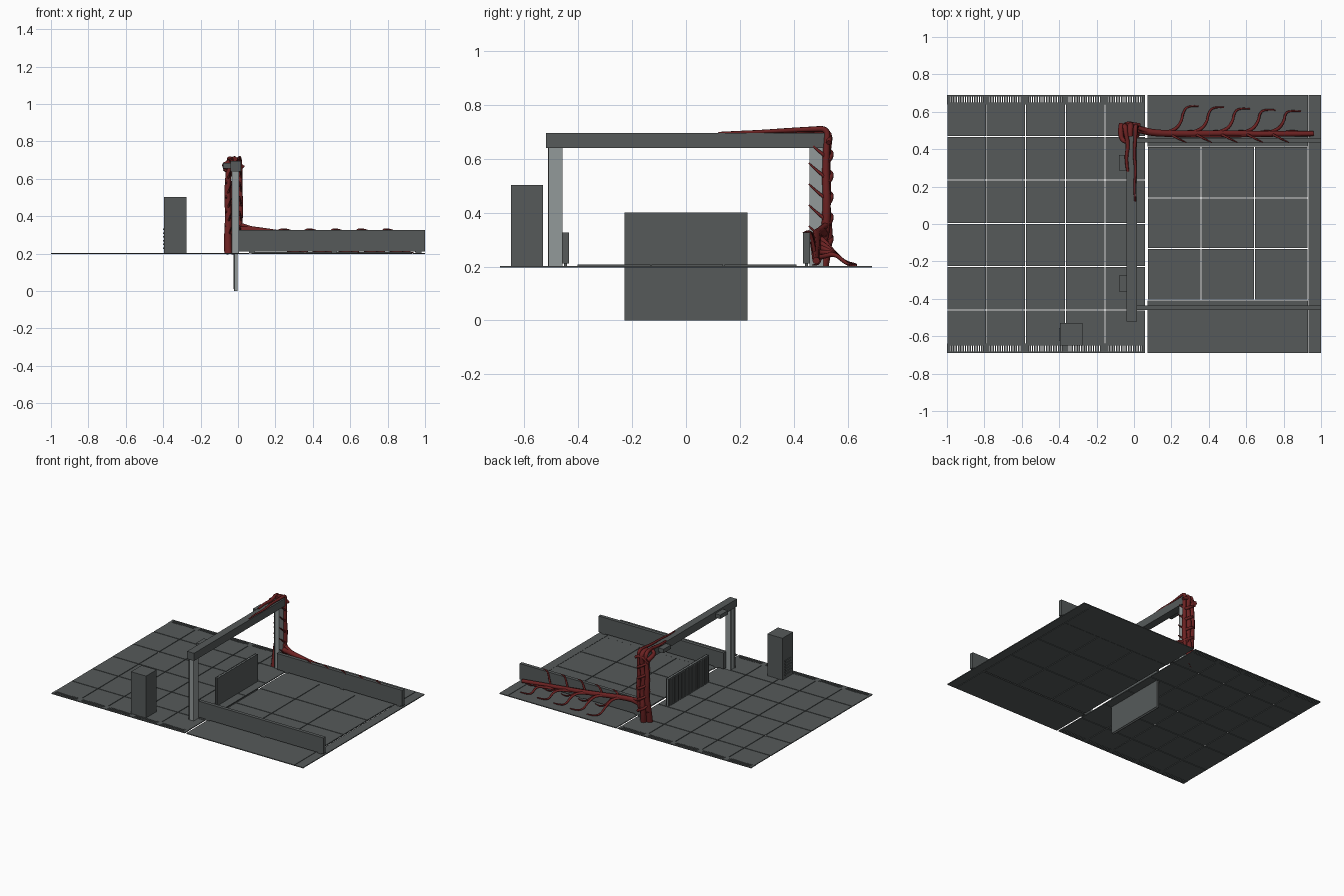
import bpy, bmesh, math
from mathutils import Vector


def material(name, rgb):
    m = bpy.data.materials.new(name)
    m.diffuse_color = (*rgb, 1)
    return m


GREY = material("dark grey", (0.092, 0.102, 0.102))
LIGHT = material("light grey", (0.29, 0.32, 0.32))
RED = material("dark red", (0.15, 0.016, 0.016))


def boxes(name, items, mat):
    """One object from boxes given as (x0, x1, y0, y1, z0, z1)."""
    bm = bmesh.new()
    for x0, x1, y0, y1, z0, z1 in items:
        vs = bmesh.ops.create_cube(bm, size=1)["verts"]
        for v in vs:
            v.co = Vector((x0 + (v.co.x + .5) * (x1 - x0),
                           y0 + (v.co.y + .5) * (y1 - y0),
                           z0 + (v.co.z + .5) * (z1 - z0)))
    me = bpy.data.meshes.new(name)
    bm.to_mesh(me)
    bm.free()
    ob = bpy.data.objects.new(name, me)
    me.materials.append(mat)
    bpy.context.collection.objects.link(ob)
    return ob


def tubes(name, paths, mat):
    """Tapered smooth tubes; each path is (radius, taper, points)."""
    cu = bpy.data.curves.new(name, 'CURVE')
    cu.dimensions = '3D'
    cu.bevel_depth = 1.0
    cu.bevel_resolution = 2
    cu.use_fill_caps = True
    for rad, taper, pts in paths:
        sp = cu.splines.new('NURBS')
        sp.points.add(len(pts) - 1)
        sp.order_u = 3
        sp.use_endpoint_u = True
        sp.resolution_u = 5
        for i, (p, q) in enumerate(zip(sp.points, pts)):
            p.co = (*q, 1)
            p.radius = rad * (1 + (taper - 1) * i / (len(pts) - 1))
    cu.materials.append(mat)
    ob = bpy.data.objects.new(name, cu)
    bpy.context.collection.objects.link(ob)
    return ob


def grid(xs, ys, z0, z1, gap=.0025):
    return [(a + gap, b - gap, c + gap, d - gap, z0, z1)
            for a, b in zip(xs, xs[1:]) for c, d in zip(ys, ys[1:])]


# Left floor: tiles, with slotted drain strips on the outer edges
LX = [-1.0, -.79, -.58, -.367, -.155, .06]
boxes("left_floor_tiles", grid(LX, [-.645, -.46, -.228, .003, .235, .467, .645], .197, .203), GREY)
drain = []
for s in (-1, 1):
    lo, hi = sorted((s * .683, s * .69))
    drain.append((-1, .06, lo, hi, .197, .203))
    lo, hi = sorted((s * .64, s * .65))
    drain.append((-1, .06, lo, hi, .197, .203))
    lo, hi = sorted((s * .645, s * .686))
    for a, b in zip(LX, LX[1:]):
        drain += [(a, a + .018, lo, hi, .197, .203), (b - .018, b, lo, hi, .197, .203)]
        n = 14
        step = (b - a - .036) / n
        drain += [(a + .018 + i * step + .003, a + .018 + (i + 1) * step - .002, lo, hi, .197, .203)
                  for i in range(n)]
boxes("drain_strips", drain, GREY)

# Right floor: outer slabs and a slightly raised inner pad
boxes("right_floor_slabs", [(.073, .93, s0, s1, .197, .203) for s0, s1 in ((-.69, -.41), (.415, .69))]
      + [(.934, 1, -.69, .69, .197, .203)], GREY)
boxes("right_floor_tiles", grid([.073, .358, .645, .93], [-.405, -.13, .14, .413], .199, .207), GREY)

# Side walls and their low feet
boxes("side_walls", [(.005, 1, s - .0125, s + .0125, .212, .327) for s in (-.447, .447)], GREY)
boxes("wall_feet", [(x, x + .03, s - .006, s + .006, .2, .213)
                    for s in (-.447, .447) for x in (.06, .5, .95)], GREY)

# Gate frame: posts with edge flanges, cross beam, and sensor boxes
boxes("posts", [(-.03, .006, s - .026, s + .026, .2, .645) for s in (-.485, .485)], LIGHT)
boxes("post_flanges", [(x, x + .006, s + t - .004, s + t + .004, .2, .645)
                       for s in (-.485, .485) for t in (-.023, .023) for x in (-.035,)], GREY)
boxes("cross_beam", [(-.04, .015, -.52, .52, .64, .695)], GREY)
boxes("sensor_boxes", [(-.08, -.038, y, y + .085, .655, .683) for y in (-.36, .285)], GREY)

# Barrier panel: light core, plain sheet on one side, slats on the other
boxes("barrier_core", [(-.016, -.006, -.225, .225, .0, .398)], LIGHT)
boxes("barrier_sheet", [(-.006, -.002, -.228, .228, .0, .4)], GREY)
n = 16
slats = [(-.023, -.015, -.21 + i * .42 / n + .005, -.21 + (i + 1) * .42 / n - .005, .01, .39) for i in range(n)]
slats += [(-.022, -.015, -.228, .228, z, z + .012) for z in (0, .388)]
slats += [(-.022, -.015, y, y + .012, 0, .4) for y in (-.228, .216)]
boxes("barrier_slats", slats, GREY)

# Control cabinet with vent slats
boxes("cabinet", [(-.395, -.275, -.65, -.53, .2, .503)], GREY)
boxes("cabinet_vents", [(-.4, -.394, -.625, -.555, z, z + .008)
                        for z in [.225 + .02 * i for i in range(6)]], GREY)

# Creeping roots: stems climbing the rear post and over the beam
stems = [
    (.022, .35, [(-.052, .485, .2), (-.056, .5, .28), (-.05, .52, .4), (-.058, .52, .52), (-.05, .52, .64),
                 (-.048, .525, .7), (-.045, .49, .71), (-.03, .42, .702), (-.045, .35, .7), (-.033, .28, .695)]),
    (.019, .25, [(.01, .47, .3), (.01, .5, .27), (.005, .52, .34), (.015, .522, .45), (.008, .518, .55),
                 (.012, .522, .66), (.008, .525, .712), (.008, .47, .71), (.0, .38, .706),
                 (.01, .28, .7), (.0, .2, .698), (.006, .12, .695)]),
    (.02, .8, [(-.02, .51, .2), (-.03, .53, .3), (-.015, .518, .4), (-.03, .522, .5),
               (-.015, .518, .62), (-.02, .535, .71), (-.02, .47, .705)]),
    (.016, .7, [(-.065, .535, .66), (-.075, .49, .675), (-.06, .44, .68), (-.035, .44, .7)]),
    (.014, .7, [(-.07, .52, .64), (-.02, .535, .7), (.03, .53, .66)]),
]
# Knots and side tendrils wrapped around the post
for i in range(5):
    z = .3 + i * .078
    stems.append((.009, .3, [(.0, .53, z - .02), (.018, .515, z), (.014, .485, z + .022), (.009, .456, z + .05)]))
    stems.append((.011, .5, [(.012, .525, z - .02), (-.02, .545, z), (-.06, .53, z + .025), (-.064, .5, z + .05)]))
    stems.append((.007, .3, [(-.06, .52, z - .02), (-.042, .49, z + .01), (-.037, .46, z + .04)]))
tubes("post_roots", stems, RED)

# Long root sloping down behind the wall, with tendrils reaching the floor
wall = [(.021, .65, [(-.04, .51, .31), (.02, .51, .33), (.1, .485, .325), (.3, .482, .295), (.5, .486, .27),
                     (.7, .48, .248), (.96, .483, .222)]),
        (.012, .6, [(-.01, .53, .36), (.04, .505, .345), (.14, .475, .315), (.4, .47, .285), (.7, .474, .25),
                    (.9, .476, .225)])]
for i in range(5):
    x = .19 + .137 * i
    z = .31 - .019 * i
    y = .63 - .007 * i
    wall.append((.011, .35, [(x - .03, .485, z), (x + .03, .5, z), (x + .065, .55, .25), (x + .07, .59, .215),
                             (x + .095, y + .005, .207), (x + .155, y, .205)]))
    wall.append((.008, .3, [(x, .48, z), (x + .03, .465, .325), (x + .06, .45, .333), (x + .09, .435, .325)]))
    wall.append((.008, .3, [(x + .05, .485, z - .01), (x + .1, .5, .23), (x + .16, .49, .206), (x + .2, .47, .206)]))
tubes("wall_roots", wall, RED)
